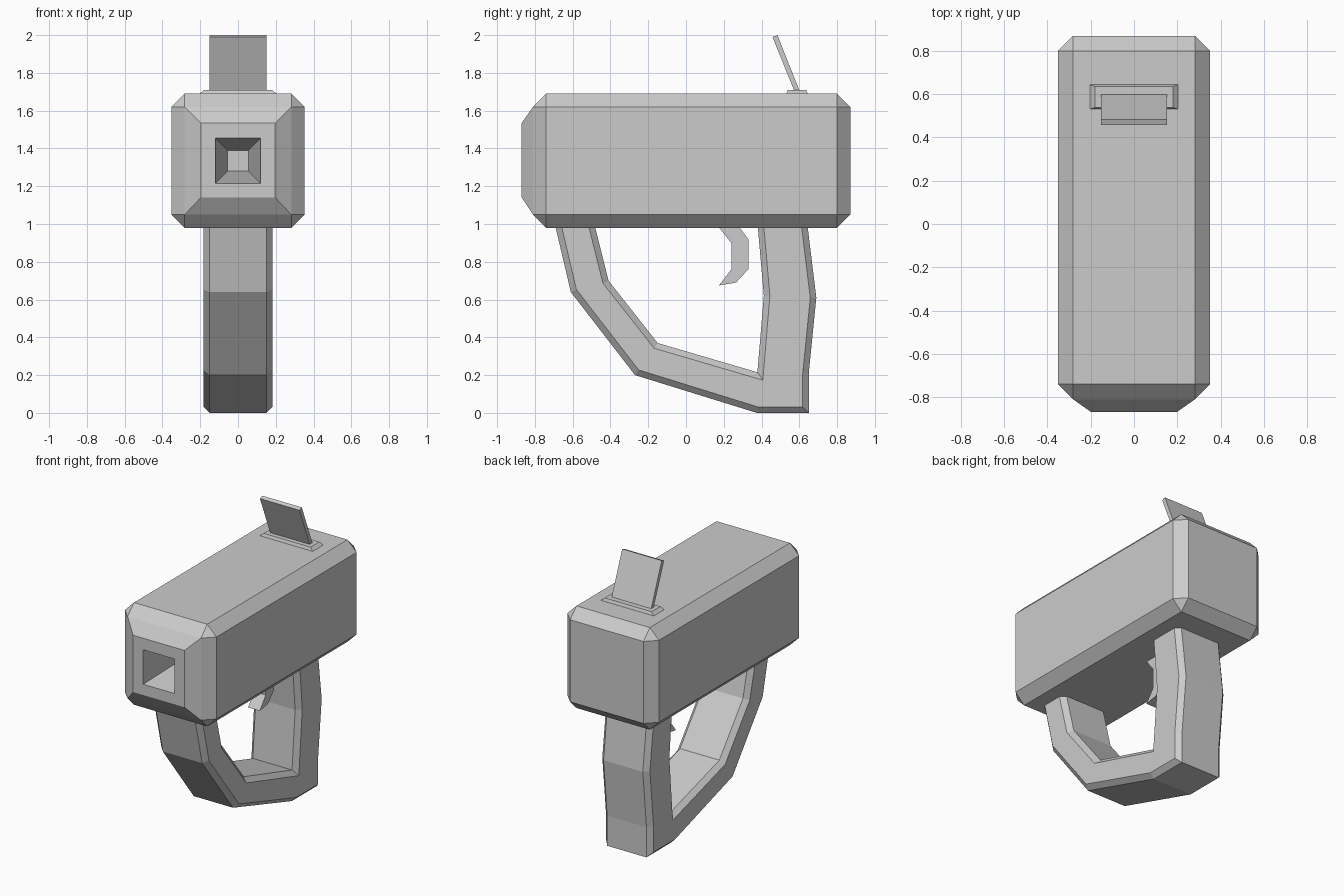
import bpy, bmesh
from mathutils import Vector

if "Cube" in bpy.data.objects:
    bpy.data.objects.remove(bpy.data.objects["Cube"])


def finish(bm, name):
    bmesh.ops.recalc_face_normals(bm, faces=bm.faces[:])
    me = bpy.data.meshes.new(name)
    bm.to_mesh(me)
    bm.free()
    ob = bpy.data.objects.new(name, me)
    bpy.context.collection.objects.link(ob)
    return ob


def box(bm, lo, hi):
    verts = bmesh.ops.create_cube(bm, size=1)['verts']
    for v in verts:
        v.co = Vector([(a + b) / 2 + c * (b - a) for a, b, c in zip(lo, hi, v.co)])
    return verts


def profile_part(name, pts, half, bevel=0):
    """Extrude a (y, z) outline across x, optionally chamfering both rims."""
    bm = bmesh.new()
    cap = bm.faces.new([bm.verts.new((-half, y, z)) for y, z in pts])
    ext = bmesh.ops.extrude_face_region(bm, geom=[cap], use_keep_orig=True)['geom']
    for g in ext:
        if isinstance(g, bmesh.types.BMVert):
            g.co.x = half
    bmesh.ops.recalc_face_normals(bm, faces=bm.faces[:])
    if bevel:
        rims = [e for e in bm.edges if abs(e.verts[0].co.x - e.verts[1].co.x) < 1e-5]
        bmesh.ops.bevel(bm, geom=rims, offset=bevel, segments=1, affect='EDGES')
    return finish(bm, name)


# Body: chamfered block with a stepped, tapered nose and recessed muzzle
bm = bmesh.new()
box(bm, (-0.352, -0.81, 0.98), (0.352, 0.87, 1.69))
bmesh.ops.bevel(bm, geom=bm.edges[:], offset=0.07, segments=1, affect='EDGES')
face = min(bm.faces, key=lambda f: f.calc_center_median().y)


def step(half_x, z0, z1, y):
    """Inset the current front face and move it to the given rectangle."""
    bmesh.ops.inset_region(bm, faces=[face], thickness=0.02)
    mid = face.calc_center_median().z
    for v in face.verts:
        v.co = (half_x if v.co.x > 0 else -half_x, y, z1 if v.co.z > mid else z0)


step(0.197, 1.14, 1.535, -0.87)
step(0.12, 1.215, 1.455, -0.87)
step(0.055, 1.28, 1.39, -0.45)
finish(bm, "body")

# Grip and hand guard as one U-shaped loop
profile_part("grip_and_guard", [
    (-0.718, 1.1), (-0.61, 0.64), (-0.27, 0.20), (0.375, 0.0), (0.65, 0.0),
    (0.65, 0.21), (0.69, 0.61), (0.63, 1.1), (0.37, 1.1), (0.412, 0.62),
    (0.378, 0.215), (-0.15, 0.37), (-0.41, 0.70), (-0.51, 1.1)], 0.183, 0.032)

# Trigger
profile_part("trigger", [
    (0.16, 1.0), (0.24, 0.90), (0.24, 0.76), (0.175, 0.675), (0.265, 0.69),
    (0.33, 0.76), (0.33, 0.92), (0.27, 1.0)], 0.045)

# Sight base: low tapered plate
bm = bmesh.new()
for v in box(bm, (-0.215, 0.527, 1.68), (0.215, 0.648, 1.71)):
    if v.co.z > 1.7:
        v.co.x *= 0.84
        v.co.y += 0.012 if v.co.y < 0.58 else -0.012
finish(bm, "sight_base")

# Leaning sight plate
profile_part("sight_plate", [
    (0.575, 1.70), (0.458, 1.99), (0.484, 2.0), (0.603, 1.70)], 0.152)
